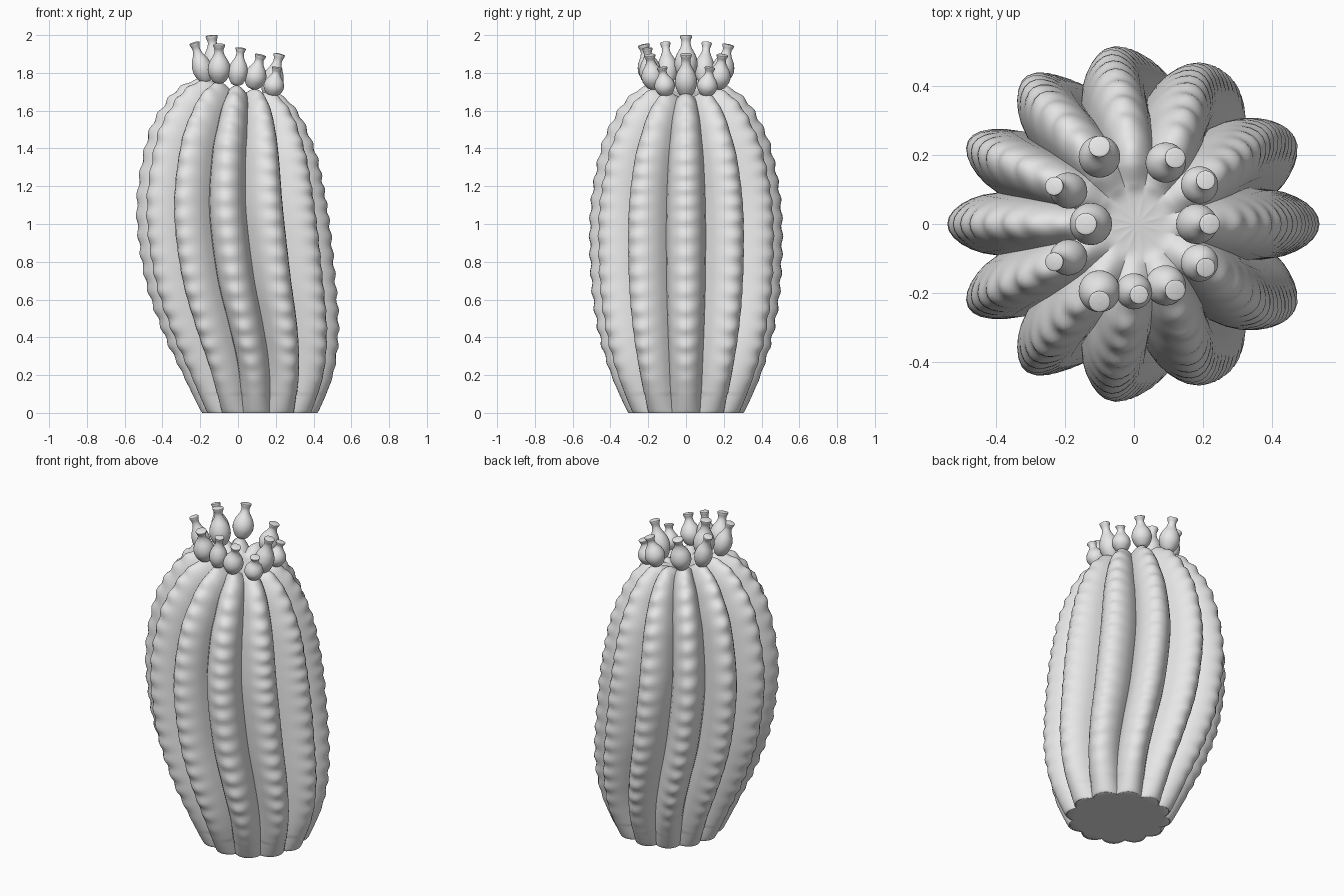
import bpy
import bmesh
from math import cos, sin, pi, radians
from mathutils import Vector, Matrix

if "Cube" in bpy.data.objects:
    bpy.data.objects.remove(bpy.data.objects["Cube"], do_unlink=True)

grey = bpy.data.materials.new("plain_grey")
grey.use_nodes = True
grey.diffuse_color = (0.8, 0.8, 0.8, 1)
grey.node_tree.nodes["Principled BSDF"].inputs["Base Color"].default_value = (0.8, 0.8, 0.8, 1)


def smooth_path(rows, steps):
    """Catmull-Rom samples through rows of any width."""
    pts = [Vector(row) for row in rows]
    pts = [pts[0]] + pts + [pts[-1]]
    out = []
    for a, b, c, d in zip(pts, pts[1:], pts[2:], pts[3:]):
        for i in range(steps):
            t = i / steps
            out.append(b + (c - a) * t / 2 + (a * 2 - b * 5 + c * 4 - d) * t**2 / 2
                       + (b * 3 - a - c * 3 + d) * t**3 / 2)
    return out + [pts[-1]]


def ring_mesh(name, rows, sides, place):
    """Skin stacked rings; place(row, index, angle) gives each point."""
    bm = bmesh.new()
    rings = [[bm.verts.new(place(row, k, 2 * pi * s / sides)) for s in range(sides)]
             for k, row in enumerate(rows)]
    for low, high in zip(rings, rings[1:]):
        for s in range(sides):
            n = (s + 1) % sides
            bm.faces.new((low[s], low[n], high[n], high[s]))
    bm.faces.new(rings[0][::-1])
    bm.faces.new(rings[-1])
    bmesh.ops.recalc_face_normals(bm, faces=bm.faces)
    mesh = bpy.data.meshes.new(name)
    bm.to_mesh(mesh)
    bm.free()
    obj = bpy.data.objects.new(name, mesh)
    bpy.context.collection.objects.link(obj)
    mesh.materials.append(grey)
    bpy.ops.object.select_all(action="DESELECT")
    bpy.context.view_layer.objects.active = obj
    obj.select_set(True)
    bpy.ops.object.shade_smooth_by_angle(angle=radians(50))
    return obj


# Ribbed body: radius, height, sideways lean, groove depth
body = smooth_path([
    (0.295, 0, 0.115, 0.035), (0.317, 0.02, 0.115, 0.045), (0.4, 0.21, 0.105, 0.09),
    (0.467, 0.44, 0.065, 0.12), (0.504, 0.72, 0.01, 0.13), (0.506, 1.08, -0.03, 0.13),
    (0.453, 1.39, -0.025, 0.115), (0.385, 1.55, -0.01, 0.095), (0.32, 1.65, 0, 0.075),
    (0.24, 1.715, 0.01, 0.055), (0.18, 1.73, 0.01, 0.035), (0.12, 1.705, 0.01, 0.012),
    (0.08, 1.69, 0.01, 0), (0.01, 1.69, 0.01, 0)], 20)
arc = [0]
for a, b in zip(body, body[1:]):
    arc.append(arc[-1] + (b - a).xy.length)
RIBS = 12


def body_point(row, k, angle):
    radius, height, lean, groove = row
    tangent = (body[min(k + 1, len(body) - 1)] - body[max(k - 1, 0)]).xy.normalized()
    crest = abs(cos(angle * RIBS / 2))
    fade = max(0, min(1, height * 4 - 0.4, radius * 6 - 1))
    offset = -groove * (1 - crest**0.85)
    offset += 0.0055 * fade * crest**4 * cos(2 * pi * arc[k] / 0.098)
    # Grooves stay level near the foot so the base is flat
    radius += offset * (tangent.y if height > 0.1 else 1)
    height -= tangent.x * offset * max(0, min(1, height * 4 - 0.2))
    # Ribs crowd slightly towards -x
    spot = Matrix.Rotation(angle + 0.07 * sin(angle), 3, "Z") @ Vector((radius, 0, height))
    # The crown slopes down towards +x
    tilt = max(0, min(1, (height - 0.9) / 0.7))
    spot.z -= 0.2 * spot.x * tilt * tilt * (3 - 2 * tilt)
    spot.x += lean
    return spot


ring_mesh("ribbed_body", body, RIBS * 12, body_point)

# Crown buds: a bulb, a narrow neck and a flared mouth
bud = smooth_path([(0.02, -0.58), (0.55, -0.5), (0.92, -0.22), (1, 0.04), (0.84, 0.3),
                   (0.5, 0.56), (0.39, 0.76), (0.52, 0.95), (0.45, 1), (0.02, 1.02)], 4)


def add_bud(name, base, tip, size):
    base, tip = Vector(base), Vector(tip)
    axis = tip - base
    turn = axis.to_track_quat("Z", "Y").to_matrix()

    def bud_point(row, k, angle):
        flat = Matrix.Rotation(angle, 3, "Z") @ Vector((row.x * size, 0, 0))
        return base + turn @ (flat + Vector((0, 0, row.y * axis.length)))

    ring_mesh(name, bud, 24, bud_point)


# Bulb centre, mouth centre, bulb radius
paired = {
    "inner_bud": ((-0.1, 0.195, 1.82), (-0.1, 0.225, 1.95), 0.06),
    "outer_bud": ((-0.19, 0.097, 1.825), (-0.232, 0.11, 1.96), 0.052),
    "side_bud": ((0.092, 0.178, 1.78), (0.12, 0.192, 1.895), 0.058),
    "low_bud": ((0.19, 0.113, 1.732), (0.208, 0.127, 1.828), 0.054),
}
for name, (base, tip, size) in paired.items():
    for side, label in ((-1, "front_"), (1, "back_")):
        mirror = Vector((1, side, 1))
        add_bud(label + name, Vector(base) * mirror, Vector(tip) * mirror, size)
add_bud("tall_bud", (-0.125, 0, 1.85), (-0.14, 0, 1.998), 0.061)
add_bud("left_bud", (0.182, 0, 1.755), (0.22, 0, 1.9), 0.058)
add_bud("front_middle_bud", (0, -0.195, 1.805), (0.015, -0.205, 1.932), 0.052)
